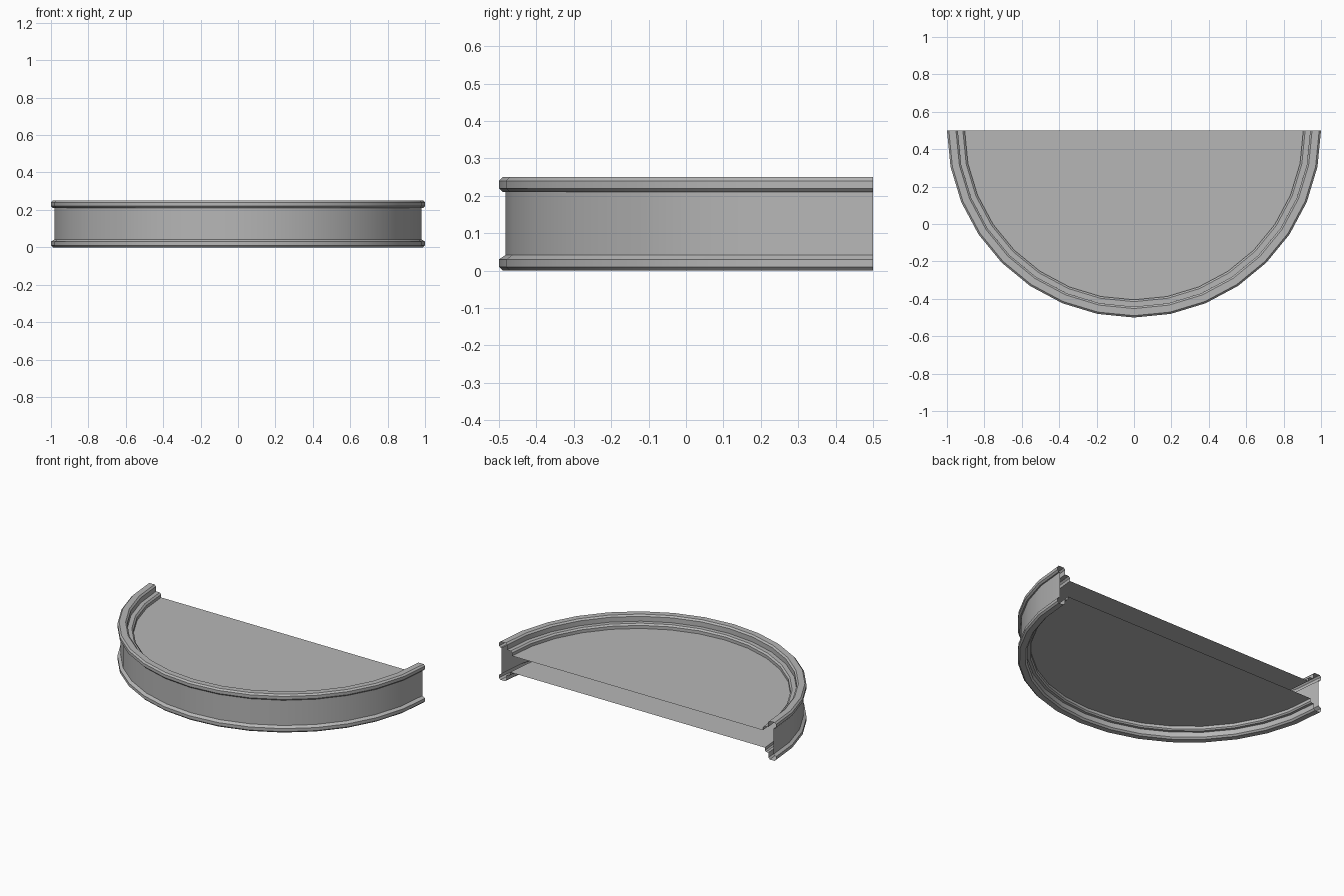
import bpy, bmesh, math

if "Cube" in bpy.data.objects:
    bpy.data.objects.remove(bpy.data.objects["Cube"])

SEGMENTS = 16      # facets round the half circle
CENTRE_Y = 0.5     # the straight open back lies on this line

grey = bpy.data.materials.new("dark_grey")
grey.diffuse_color = (0.47, 0.47, 0.47, 1)
grey.use_nodes = True
grey.node_tree.nodes["Principled BSDF"].inputs["Base Color"].default_value = grey.diffuse_color


def ring_point(r, z, i):
    a = math.pi + math.pi * i / SEGMENTS
    return (r * math.cos(a), CENTRE_Y + r * math.sin(a), z)


def finish(name, bm):
    mesh = bpy.data.meshes.new(name)
    bm.to_mesh(mesh)
    bm.free()
    mesh.materials.append(grey)
    obj = bpy.data.objects.new(name, mesh)
    bpy.context.collection.objects.link(obj)
    bpy.ops.object.select_all(action='DESELECT')
    obj.select_set(True)
    bpy.context.view_layer.objects.active = obj
    bpy.ops.object.shade_smooth_by_angle(angle=math.radians(30))


def sweep(name, profile):
    """Sweep a (radius, height) profile round the half circle."""
    bm = bmesh.new()
    rows = [[bm.verts.new(ring_point(r, z, i)) for r, z in profile]
            for i in range(SEGMENTS + 1)]
    for a, b in zip(rows, rows[1:]):
        for j in range(len(profile) - 1):
            bm.faces.new((a[j], b[j], b[j + 1], a[j + 1]))
    finish(name, bm)


def half_disc(name, r, z, up):
    bm = bmesh.new()
    verts = [bm.verts.new(ring_point(r, z, i)) for i in range(SEGMENTS + 1)]
    bm.faces.new(verts if up else verts[::-1])
    finish(name, bm)


# Lower bead and rim, wall, upper rim and bead as one open moulding (bottom to top)
sweep("curved_moulding", [
    (0.92, 0.068), (0.92, 0.05), (0.928, 0.042),
    (0.945, 0.042), (0.945, 0.01), (0.955, 0), (0.99, 0), (1, 0.01),
    (1, 0.03), (0.982, 0.042),
    (0.982, 0.21), (0.99, 0.21), (1, 0.22), (1, 0.24), (0.99, 0.25),
    (0.952, 0.25), (0.942, 0.24), (0.942, 0.208),
    (0.915, 0.208), (0.905, 0.198), (0.905, 0.178)])

# Recessed upper floor and underside, with the back left open between them
half_disc("upper_floor", 0.905, 0.178, True)
half_disc("underside", 0.92, 0.068, False)
